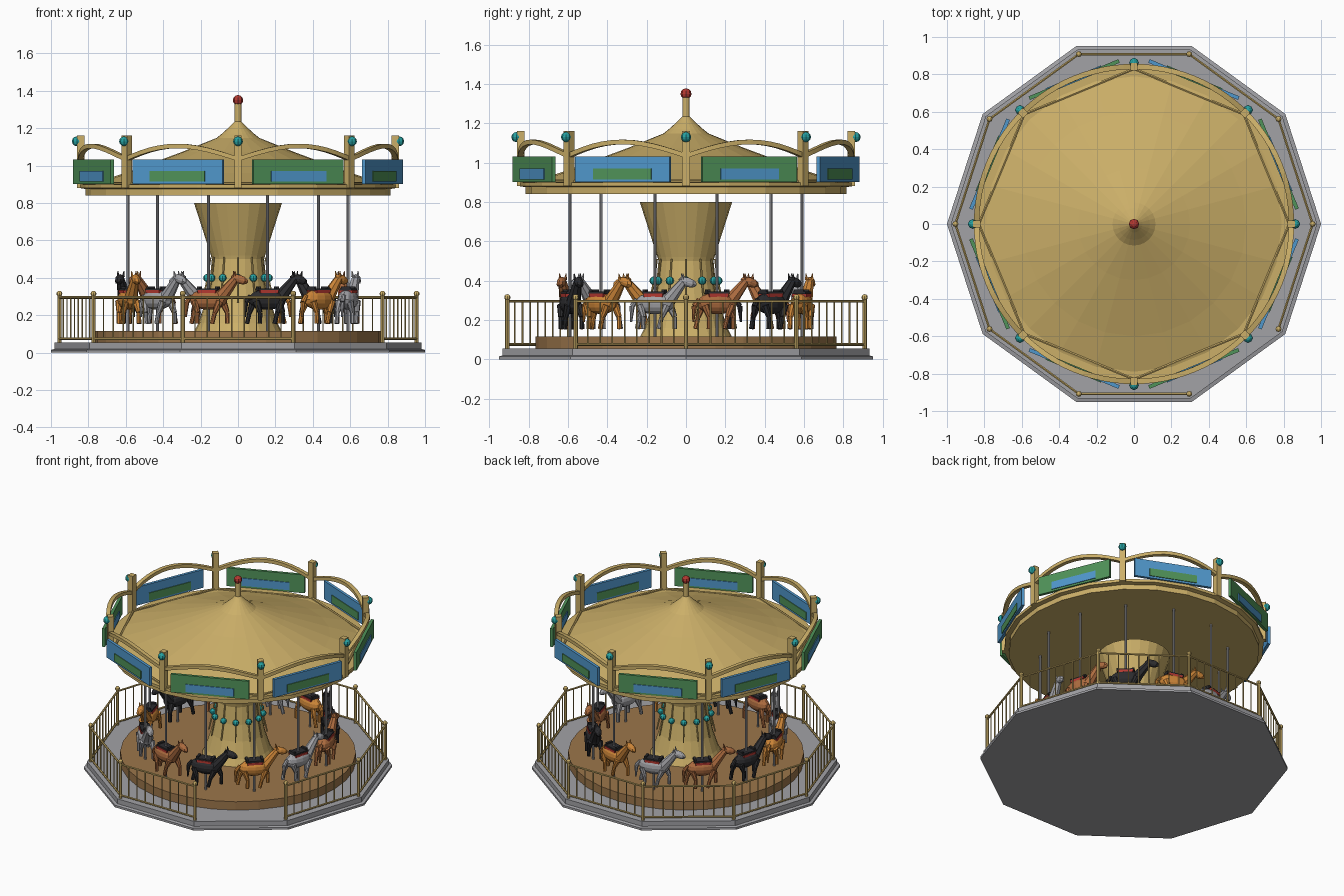
import bpy, bmesh
from math import sin, cos, pi, radians
from mathutils import Vector, Matrix

if "Cube" in bpy.data.objects:
    bpy.data.objects.remove(bpy.data.objects["Cube"], do_unlink=True)


def material(name, *rgb):
    m = bpy.data.materials.new(name)
    m.use_nodes = True
    m.diffuse_color = (*rgb, 1)
    m.node_tree.nodes["Principled BSDF"].inputs["Base Color"].default_value = (*rgb, 1)
    return m


GOLD = material("gold", .60, .43, .14)
GREY = material("grey", .36, .36, .38)
WOOD = material("brown wood", .33, .18, .07)
BLUE = material("sky blue", .08, .31, .60)
GREEN = material("green", .08, .29, .10)
TEAL = material("teal", .02, .36, .36)
RED = material("red", .45, .04, .03)
BLACK = material("black", .025, .025, .028)
ORANGE = material("orange", .62, .24, .04)
CHESTNUT = material("chestnut", .42, .15, .05)


def polar(r, deg, z=0.0):
    return Vector((r * cos(radians(deg)), r * sin(radians(deg)), z))


class Part:
    """A mesh gathered from simple shapes, each with its own material slot."""

    def __init__(self, name, *mats):
        self.name, self.mats, self.bm = name, mats, bmesh.new()

    def paint(self, result, slot):
        for f in {f for v in result["verts"] for f in v.link_faces}:
            f.material_index = slot

    def ball(self, at, size, slot=0, tilt=0, u=8, v=6):
        size = size if isinstance(size, tuple) else (size,) * 3
        mat = Matrix.Translation(at) @ Matrix.Rotation(radians(tilt), 4, 'Y') @ Matrix.Diagonal((*size, 1))
        self.paint(bmesh.ops.create_uvsphere(self.bm, u_segments=u, v_segments=v, radius=1, matrix=mat), slot)

    def box(self, at, size, slot=0, turn=0):
        mat = Matrix.Translation(at) @ Matrix.Rotation(radians(turn), 4, 'Z') @ Matrix.Diagonal((*size, 1))
        self.paint(bmesh.ops.create_cube(self.bm, size=1, matrix=mat), slot)

    def rod(self, a, b, r1, r2=None, slot=0, sides=8):
        a, b = Vector(a), Vector(b)
        mat = Matrix.Translation((a + b) / 2) @ (b - a).to_track_quat('Z', 'Y').to_matrix().to_4x4()
        self.paint(bmesh.ops.create_cone(self.bm, cap_ends=True, segments=sides, radius1=r1,
                   radius2=r1 if r2 is None else r2, depth=(b - a).length, matrix=mat), slot)

    def loft(self, rings, closed=True):
        """Skin equal-sized rings of points and cap both ends."""
        rows = [[self.bm.verts.new(p) for p in ring] for ring in rings]
        n = len(rows[0])
        for low, high in zip(rows, rows[1:]):
            for i in range(n):
                j = (i + 1) % n
                self.bm.faces.new((low[i], low[j], high[j], high[i]))
        self.bm.faces.new(rows[0][::-1])
        self.bm.faces.new(rows[-1])

    def lathe(self, profile, sides):
        self.loft([[polar(r, 360 * i / sides, z) for i in range(sides)] for r, z in profile])

    def mesh(self):
        bmesh.ops.recalc_face_normals(self.bm, faces=self.bm.faces)
        me = bpy.data.meshes.new(self.name)
        self.bm.to_mesh(me)
        self.bm.free()
        for m in self.mats:
            me.materials.append(m)
        return me

    def done(self):
        return place(self.name, self.mesh())


def place(name, me, at=(0, 0, 0), turn=0):
    ob = bpy.data.objects.new(name, me)
    ob.location, ob.rotation_euler.z = at, radians(turn)
    bpy.context.collection.objects.link(ob)
    built.append(ob)
    return ob


built = []

# Ten-sided stepped base and the round ride floor
p = Part("base", GREY)
p.lathe([(1, 0), (1, .015), (.98, .02), (.98, .055)], 10)
p.done()
p = Part("ride_floor", WOOD)
p.lathe([(.765, .05), (.765, .115)], 32)
p.done()

# Fence round the base, with one side left open as the entrance
p = Part("fence", GOLD)
ENTRANCE = 8
for k in range(10):
    a, b = polar(.955, 36 * k), polar(.955, 36 * k + 36)
    p.rod(a + Vector((0, 0, .05)), a + Vector((0, 0, .31)), .011)
    p.ball(a + Vector((0, 0, .315)), .016)
    if k == ENTRANCE:
        continue
    for z in (.075, .295):
        p.rod(a + Vector((0, 0, z)), b + Vector((0, 0, z)), .007, sides=6)
    for i in range(1, 9):
        c = a.lerp(b, i / 9)
        p.rod(c + Vector((0, 0, .075)), c + Vector((0, 0, .295)), .004, sides=6)
p.done()

# Flared centre column with hanging lamps
p = Part("centre_column", GOLD)
p.lathe([(.235, .11), (.21, .16), (.175, .27), (.152, .38), (.14, .5), (.145, .52), (.235, .8)], 24)
p.done()
p = Part("column_lamps", GOLD, TEAL)
for k in range(12):
    p.rod(polar(.148, 30 * k, .51), polar(.162, 30 * k, .40), .005, sides=6)
    p.rod(polar(.162, 30 * k, .40), polar(.19, 30 * k, .27), .005, sides=6)
    p.ball(polar(.165, 30 * k, .40), .021, 1)
p.done()

# Canopy rim, roof and spire
p = Part("canopy", GOLD)
p.lathe([(.815, .84), (.815, .875), (.845, .88), (.845, .9), (.79, .9), (.6, .962), (.3, .073 + 1),
         (.115, 1.148), (.085, 1.172), (.045, 1.208), (.018, 1.235), (.018, 1.34)], 24)
p.done()
p = Part("spire_ball", RED)
p.ball((0, 0, 1.35), .028)
p.done()

# Crown of square posts, arches and lamps
p = Part("crown_frame", GOLD)
lamps = Part("crown_lamps", TEAL)
for k in range(8):
    ang = 45 * k
    p.box(polar(.84, ang, 1.02), (.04, .04, .28), turn=ang)
    lamps.ball(polar(.862, ang, 1.13), .026)
    p.rod(polar(.83, ang, .905), polar(.83, ang + 45, .905), .008, sides=6)
    steps = [i / 12 for i in range(13)]
    p.loft([[polar(.842 + dr, ang + 45 * t, 1.035 + .07 * sin(pi * t) + dz)
             for dr, dz in ((-.014, -.012), (.014, -.012), (.014, .012), (-.014, .012))] for t in steps])
p.done()
lamps.done()

# Painted boards between the posts, colours alternating, a plate on both faces
for k in range(8):
    ang = 22.5 + 45 * k
    p = Part("painted_board", *((GREEN, BLUE) if k % 2 == 0 else (BLUE, GREEN)))
    p.box(polar(.836, ang, .967), (.02, .52, .13), turn=ang)
    for r in (.824, .848):
        p.box(polar(r, ang, .943), (.006, .32, .055), 1, ang)
    p.done()

# Ride poles
RIDE = .61
p = Part("ride_poles", GREY)
for k in range(12):
    p.rod(polar(RIDE, 15 + 30 * k, .11), polar(RIDE, 15 + 30 * k, .85), .008)
p.done()


def horse(coat):
    """A horse facing +x, with its saddle."""
    h = Part("horse", coat, BLACK, RED)
    h.ball((0, 0, .285), (.105, .05, .056), u=12, v=8)
    h.rod((.065, 0, .29), (.15, 0, .395), .038, .022)
    h.ball((.172, 0, .392), (.05, .023, .024), tilt=18)
    for s in (-1, 1):
        h.rod((.148, .014 * s, .405), (.143, .017 * s, .437), .009, .002, sides=5)
        # Upper and lower legs
        for x, step in ((.07, .025 * s), (-.07, -.02 * s)):
            knee = (x + step, .036 * s, .215)
            h.rod((x, .028 * s, .275), knee, .022, .013)
            h.rod(knee, (x + step * 1.3 - .008, .036 * s, .155), .012, .012)
    h.rod((-.095, 0, .305), (-.12, 0, .27), .012, .014)
    h.rod((-.12, 0, .27), (-.125, 0, .19), .014, .005)
    # Blanket, seat, raised front and back
    h.box((0, 0, .326), (.10, .076, .016), 2)
    h.box((0, 0, .338), (.115, .068, .012), 1)
    for x in (-.05, .05):
        h.box((x, 0, .348), (.016, .05, .012), 1)
    return h.mesh()


# Twelve horses in four coats riding anticlockwise
herd = [horse(c) for c in (CHESTNUT, BLACK, ORANGE, GREY)]
for k in range(12):
    ang = 15 + 30 * k
    place("horse", herd[k % 4], polar(RIDE, ang), ang + 90)

# Smooth rounded shapes, keep hard edges
for ob in bpy.context.view_layer.objects:
    ob.select_set(ob in built)
bpy.context.view_layer.objects.active = built[0]
bpy.ops.object.shade_smooth_by_angle(angle=radians(25))
